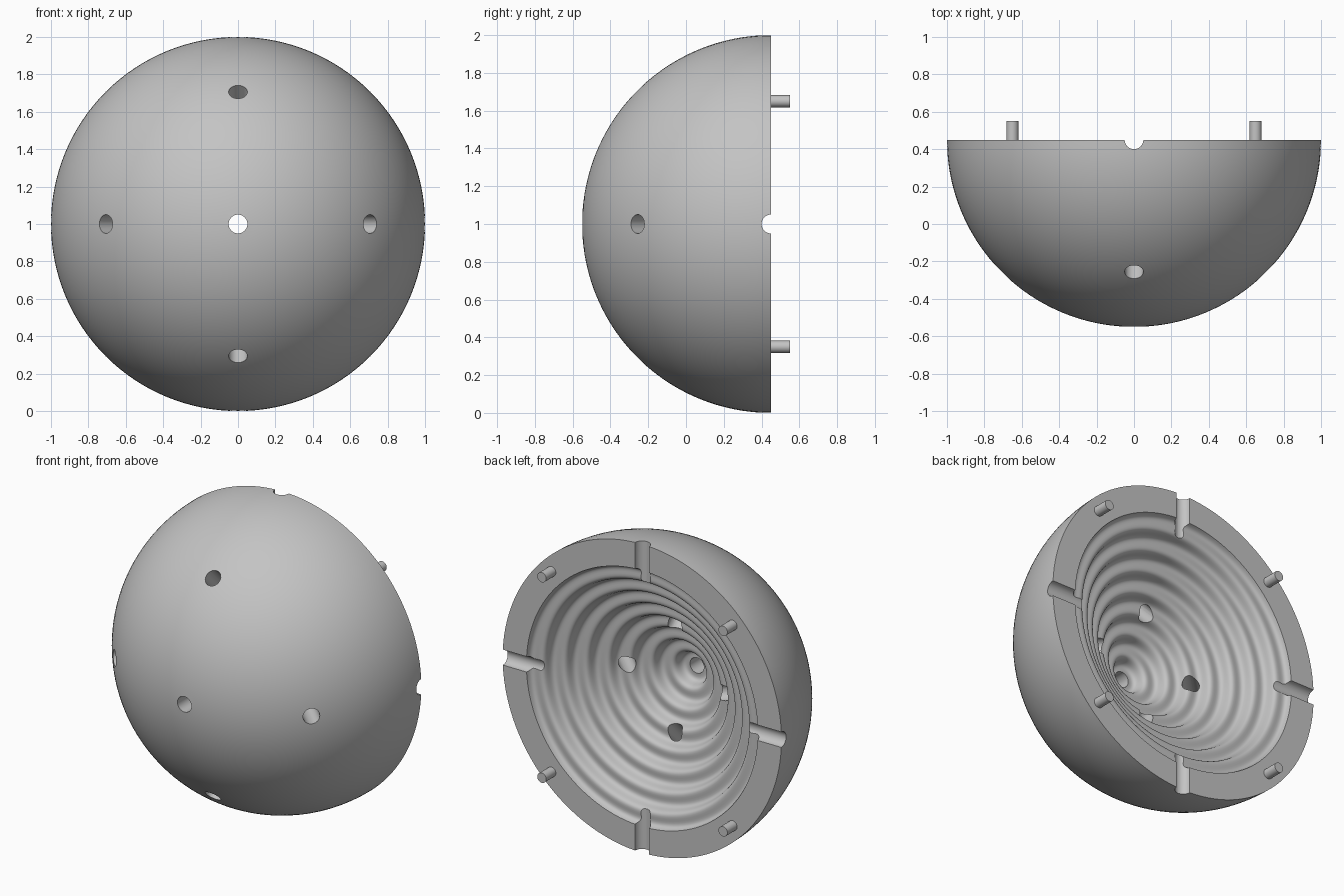
import bpy, bmesh
from math import sin, cos, pi, asin, radians, hypot
from mathutils import Vector, Matrix

if "Cube" in bpy.data.objects:
    bpy.data.objects.remove(bpy.data.objects["Cube"])

CENTRE = Vector((0, 0.45, 1))   # centre of the flat rim
HOLE_R = 0.05
INNER_R, CONE_DEPTH = 0.83, 0.6
RIPPLES, RIPPLE_HEIGHT = 8, 0.018

grey = bpy.data.materials.new("plain grey")
grey.use_nodes = True
grey.diffuse_color = (0.55, 0.55, 0.55, 1)
grey.node_tree.nodes["Principled BSDF"].inputs["Base Color"].default_value = grey.diffuse_color


def make_object(name, bm):
    bmesh.ops.recalc_face_normals(bm, faces=bm.faces)
    mesh = bpy.data.meshes.new(name)
    bm.to_mesh(mesh)
    bm.free()
    mesh.materials.append(grey)
    obj = bpy.data.objects.new(name, mesh)
    bpy.context.collection.objects.link(obj)
    return obj


def add_rod(bm, start, end, radius, segments=32):
    axis = end - start
    turn = Vector((0, 0, 1)).rotation_difference(axis).to_matrix().to_4x4()
    bmesh.ops.create_cone(bm, cap_ends=True, segments=segments, radius1=radius,
                          radius2=radius, depth=axis.length,
                          matrix=Matrix.Translation((start + end) / 2) @ turn)


def smooth(obj):
    bpy.ops.object.select_all(action='DESELECT')
    obj.select_set(True)
    bpy.context.view_layer.objects.active = obj
    bpy.ops.object.shade_smooth_by_angle(angle=radians(35))


# Lathe profile (radius, depth): outer dome, then rippled conical cavity;
# the gap at the axis is the central hole
profile = []
first = asin(HOLE_R)
for i in range(41):
    a = first + (pi / 2 - first) * i / 40
    profile.append((sin(a), -cos(a)))
slant = hypot(INNER_R, CONE_DEPTH)
nr, nd = CONE_DEPTH / slant, INNER_R / slant
steps = RIPPLES * 12
last = 1 - HOLE_R / INNER_R
for i in range(steps + 1):
    t = last * i / steps
    wave = RIPPLE_HEIGHT * sin(2 * pi * RIPPLES * t)
    r = INNER_R * (1 - t) + nr * wave
    if i == steps:
        r = HOLE_R
    profile.append((max(r, HOLE_R), -CONE_DEPTH * t - nd * wave))

bm = bmesh.new()
verts = [bm.verts.new(CENTRE + Vector((r, d, 0))) for r, d in profile]
edges = [bm.edges.new((a, b)) for a, b in zip(verts, verts[1:] + verts[:1])]
bmesh.ops.spin(bm, geom=verts + edges, cent=CENTRE, axis=(0, 1, 0),
               angle=2 * pi, steps=128, use_merge=True)
bmesh.ops.remove_doubles(bm, verts=bm.verts, dist=1e-5)
shell = make_object("rippled_half_sphere", bm)

# Radial holes: four slanted through the wall, four half grooves in the rim
bm = bmesh.new()
for side in (Vector((1, 0, 0)), Vector((-1, 0, 0)), Vector((0, 0, 1)), Vector((0, 0, -1))):
    slanted = (side + Vector((0, -1, 0))).normalized()
    add_rod(bm, CENTRE + slanted * 0.3, CENTRE + slanted * 1.2, HOLE_R)
    add_rod(bm, CENTRE + side * 0.6, CENTRE + side * 1.2, HOLE_R)
cutter = make_object("hole_cutter", bm)
cutter.hide_render = True

cut = shell.modifiers.new("holes", 'BOOLEAN')
cut.operation = 'DIFFERENCE'
cut.solver = 'EXACT'
cut.object = cutter
bpy.context.view_layer.objects.active = shell
bpy.ops.object.modifier_apply(modifier=cut.name)
bpy.data.objects.remove(cutter)
smooth(shell)

# Locating pegs on the rim
for x, x_name in ((0.65, "left"), (-0.65, "right")):
    for z, z_name in ((0.65, "upper"), (-0.65, "lower")):
        bm = bmesh.new()
        base = CENTRE + Vector((x, 0, z))
        add_rod(bm, base - Vector((0, 0.03, 0)), base + Vector((0, 0.1, 0)), 0.032)
        smooth(make_object(f"{z_name}_{x_name}_peg", bm))
